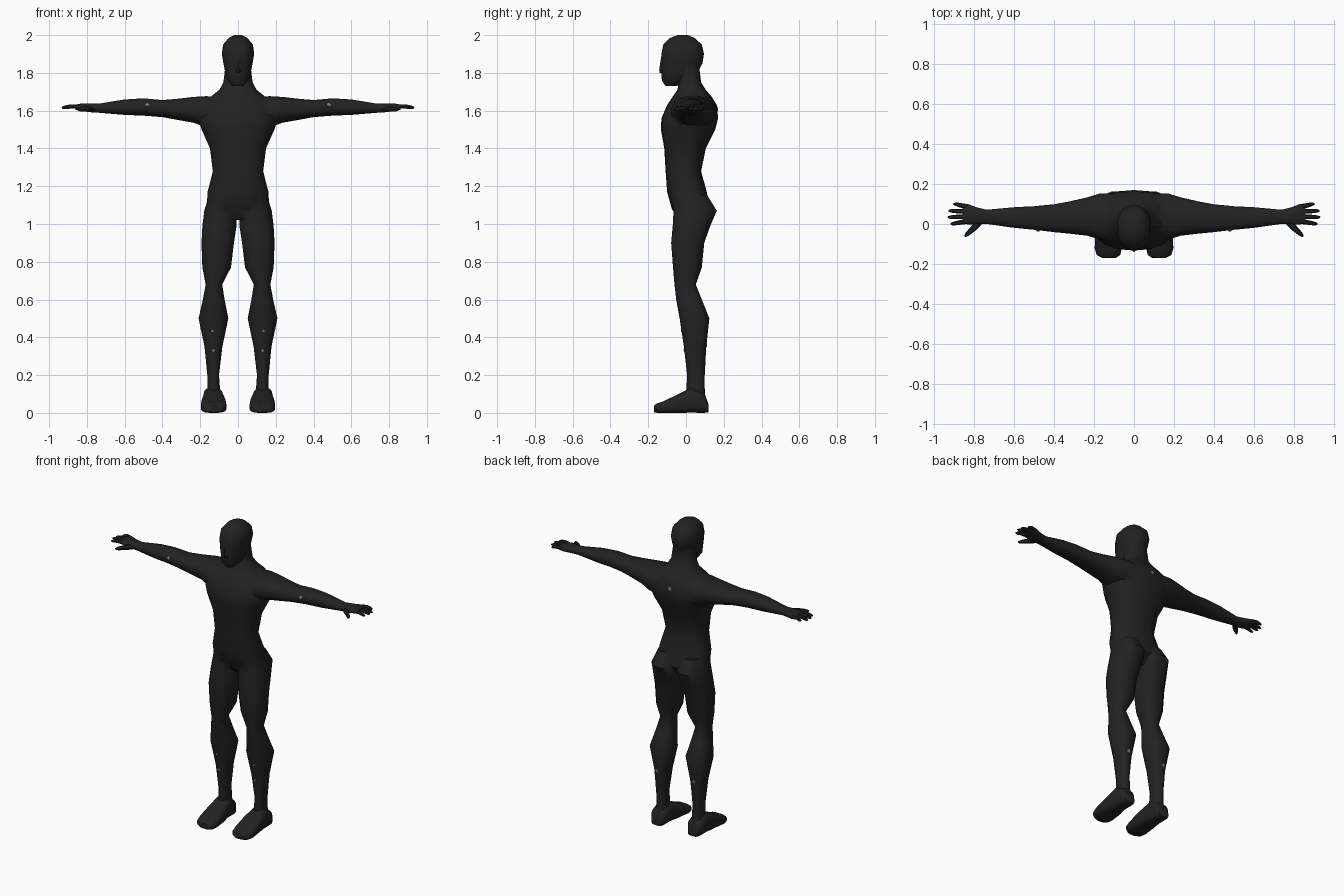
import bpy, bmesh, math
from mathutils import Vector

if "Cube" in bpy.data.objects:
    bpy.data.objects.remove(bpy.data.objects["Cube"])


def material(name, c):
    m = bpy.data.materials.new(name)
    m.diffuse_color = (c, c, c, 1)
    m.use_nodes = True
    m.node_tree.nodes["Principled BSDF"].inputs["Base Color"].default_value = m.diffuse_color
    return m


BLACK = material("charcoal black", 0.016)
GREY = material("worn grey", 0.2)


def skin(name, rings, mat=BLACK):
    """Join equal rings of points into one closed solid."""
    bm = bmesh.new()
    vs = [[bm.verts.new(p) for p in r] for r in rings]
    n = len(vs[0])
    for a, b in zip(vs, vs[1:]):
        for i in range(n):
            j = (i + 1) % n
            bm.faces.new((a[i], a[j], b[j], b[i]))
    bm.faces.new(vs[0])
    bm.faces.new(vs[-1])
    bmesh.ops.recalc_face_normals(bm, faces=bm.faces)
    me = bpy.data.meshes.new(name)
    bm.to_mesh(me)
    bm.free()
    me.materials.append(mat)
    ob = bpy.data.objects.new(name, me)
    bpy.context.collection.objects.link(ob)
    return ob


def loft(name, axis, rows, power=2.3, sides=16, mirror=1):
    """Rows are (position along axis, low a, high a, low b, high b)."""
    rings = []
    for t, a0, a1, b0, b1 in rows:
        ring = []
        for i in range(sides):
            w = 2 * math.pi * (i + 0.5) / sides
            c, s = math.cos(w), math.sin(w)
            a = (a0 + a1) / 2 + (a1 - a0) / 2 * math.copysign(abs(c) ** (2 / power), c)
            b = (b0 + b1) / 2 + (b1 - b0) / 2 * math.copysign(abs(s) ** (2 / power), s)
            x, y, z = {"x": (t, a, b), "y": (a, t, b), "z": (a, b, t)}[axis]
            ring.append((x * mirror, y, z))
        rings.append(ring)
    return skin(name, rings)


def finger(name, points, radii, mirror):
    """Tapered six sided tube lying in the plane of the hand."""
    pts = [Vector(p) for p in points]
    d = (pts[-1] - pts[0]).normalized()
    side = d.cross(Vector((0, 0, 1))).normalized()
    up = side.cross(d)
    rings = []
    for p, r in zip(pts, radii):
        ring = [p + r * (math.cos(k * math.pi / 3) * side + math.sin(k * math.pi / 3) * up)
                for k in range(6)]
        rings.append([(q.x * mirror, q.y, q.z) for q in ring])
    return skin(name, rings)


# Torso and neck
torso = loft("body", "z", [(z, -w, w, f, b) for z, w, f, b in [
    (1.02, .09, -.035, .08), (1.08, .168, -.075, .125), (1.17, .163, -.10, .11),
    (1.28, .135, -.108, .08), (1.40, .15, -.115, .105), (1.50, .195, -.133, .155),
    (1.56, .215, -.13, .17), (1.63, .19, -.10, .163), (1.675, .145, -.07, .135),
    (1.71, .10, -.045, .105), (1.75, .078, -.04, .08), (1.86, .065, -.035, .066)]],
    power=2.5, sides=18)

# Head, tapering to the chin and rounded at the crown
parts = [loft("head", "z", [(z, -w, w, f, b) for z, w, f, b in [
    (1.73, .03, -.108, -.05), (1.76, .055, -.128, .0), (1.80, .068, -.13, .06),
    (1.85, .078, -.134, .087), (1.90, .087, -.13, .095), (1.95, .08, -.12, .084),
    (1.985, .05, -.085, .045), (2.0, .02, -.045, .01)]], sides=18)]
# Nose
parts.append(loft("nose", "z", [(1.80, -.014, .014, -.139, -.09),
                                (1.815, -.014, .014, -.142, -.09),
                                (1.87, -.006, .006, -.134, -.09)], sides=6))

for s, tag in ((1, "left"), (-1, "right")):
    # Leg with buttock, thigh, knee and calf
    parts.append(loft(tag + "_leg", "z", [
        (1.15, .03, .155, -.07, .115), (1.07, .004, .18, -.068, .165),
        (.99, .006, .19, -.072, .13), (.90, .02, .195, -.08, .098),
        (.77, .036, .19, -.07, .085), (.68, .083, .172, -.062, .053),
        (.60, .07, .187, -.053, .085), (.50, .05, .21, -.035, .125),
        (.35, .082, .178, -.012, .108), (.20, .10, .163, .005, .10),
        (.13, .095, .163, .002, .10), (.05, .09, .17, .01, .105)], mirror=s))
    # Foot
    parts.append(loft(tag + "_foot", "y", [
        (.118, .095, .168, .003, .05), (.10, .083, .18, 0, .10), (.03, .08, .184, 0, .135),
        (-.04, .065, .193, 0, .10), (-.12, .06, .198, 0, .062), (-.155, .068, .188, 0, .05),
        (-.17, .09, .16, .003, .038)], power=3.2, mirror=s))
    # Arm from shoulder to palm
    parts.append(loft(tag + "_arm", "x", [
        (.08, -.075, .155, 1.51, 1.675), (.17, -.08, .155, 1.51, 1.678),
        (.235, -.06, .135, 1.535, 1.674), (.32, -.05, .115, 1.55, 1.664),
        (.40, -.042, .10, 1.565, 1.657), (.50, -.03, .09, 1.573, 1.666),
        (.60, -.02, .085, 1.577, 1.66), (.74, .0, .072, 1.589, 1.637),
        (.79, -.004, .085, 1.592, 1.638), (.83, -.004, .10, 1.598, 1.638),
        (.86, .004, .10, 1.604, 1.632)], mirror=s))
    # Fingers
    for k, (y0, y1, tip) in enumerate([(.012, .001, .92), (.037, .034, .933),
                                       (.063, .066, .93), (.088, .10, .905)]):
        z = 1.619 + .002 * (k % 2)
        mid = (y0 + y1) / 2
        parts.append(finger(f"{tag}_finger_{k + 1}",
                            [(.835, y0, z), ((.84 + tip) / 2, mid, z + .003),
                             (tip - .012, y1, z - .003), (tip, y1, z - .005)],
                            [.012, .0115, .009, .004], s))
    # Thumb
    parts.append(finger(tag + "_thumb", [(.765, .02, 1.612), (.80, -.018, 1.61),
                                         (.835, -.05, 1.606), (.847, -.062, 1.604)],
                        [.016, .016, .011, .005], s))

# Weld every part into one continuous body
for p in parts:
    mod = torso.modifiers.new(p.name, "BOOLEAN")
    mod.operation = "UNION"
    mod.solver = "EXACT"
    mod.object = p
deps = bpy.context.evaluated_depsgraph_get()
mesh = bpy.data.meshes.new_from_object(torso.evaluated_get(deps))
torso.modifiers.clear()
torso.data = mesh
mesh.materials.clear()
mesh.materials.append(BLACK)
mesh.polygons.foreach_set("material_index", [0] * len(mesh.polygons))
for p in parts:
    bpy.data.objects.remove(p)

bpy.context.view_layer.objects.active = torso
torso.select_set(True)
bpy.ops.object.shade_smooth_by_angle(angle=math.radians(45))
bpy.context.view_layer.update()


def patch(name, x, z, facing, r=.011):
    """Small worn plate laid on the body surface."""
    hit, loc, nor, _ = torso.ray_cast(Vector((x, facing, z)), Vector((0, -facing, 0)))
    if not hit:
        return
    u = nor.orthogonal().normalized()
    v = nor.cross(u)
    rings = [[loc + nor * h + r * (math.cos(k * math.pi / 2.5) * u + math.sin(k * math.pi / 2.5) * v)
              for k in range(5)] for h in (-.003, .003)]
    skin(name, rings, GREY)


# Worn spots on forearms, shins, calves and upper back
for s in (1, -1):
    patch("forearm_spot", s * .48, 1.63, -1)
    patch("upper_shin_spot", s * .135, .435, -1, .008)
    patch("lower_shin_spot", s * .13, .33, -1, .008)
    patch("calf_spot", s * .135, .36, 1, .013)
patch("back_spot", 0, 1.61, 1, .013)
